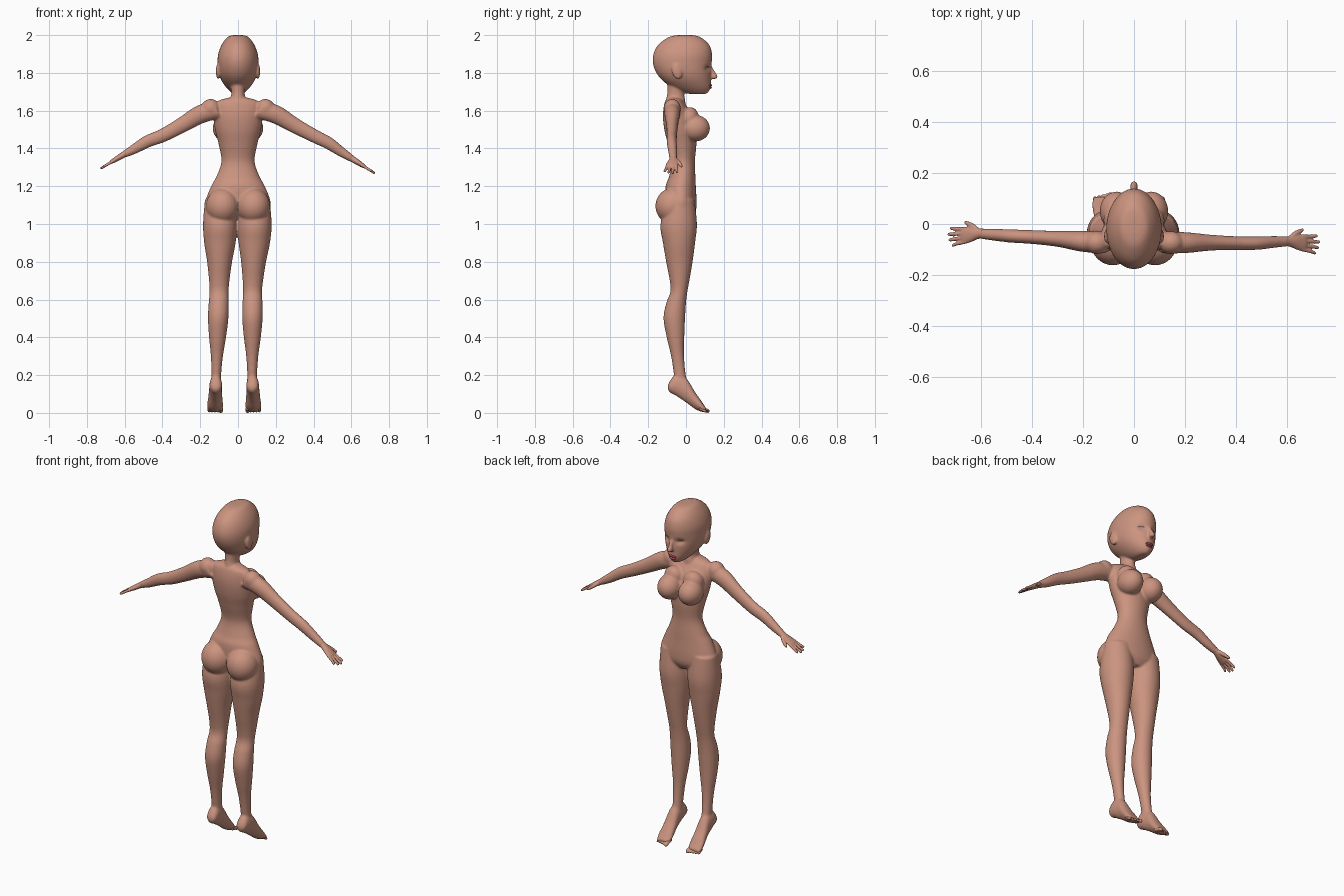
import bpy, bmesh, math
from mathutils import Vector, Matrix

if "Cube" in bpy.data.objects:
    bpy.data.objects.remove(bpy.data.objects["Cube"])

X, Y, Z = Vector((1, 0, 0)), Vector((0, 1, 0)), Vector((0, 0, 1))


def material(name, rgb):
    m = bpy.data.materials.new(name)
    m.diffuse_color = (*rgb, 1)
    m.use_nodes = True
    m.node_tree.nodes["Principled BSDF"].inputs["Base Color"].default_value = m.diffuse_color
    return m


skin = material("skin", (0.60, 0.295, 0.215))
lip_red = material("lip red", (0.50, 0.09, 0.11))
lash_dark = material("lash dark", (0.06, 0.035, 0.03))
eye_grey = material("eye grey", (0.36, 0.25, 0.22))


def smooth_stations(pts, n=5):
    """Catmull-Rom interpolation through the stations."""
    p = [Vector(q) for q in pts]
    p = [p[0]] + p + [p[-1]]
    out = []
    for i in range(1, len(p) - 2):
        a, b, c, d = p[i - 1:i + 3]
        for k in range(n):
            t = k / n
            out.append(0.5 * (2 * b + (c - a) * t + (2 * a - 5 * b + 4 * c - d) * t * t
                              + (3 * b - a - 3 * c + d) * t ** 3))
    return out + [p[-1]]


def loft(bm, pts, u, v, seg=32):
    """Closed tube through stations (x, y, z, radius along u, radius along v)."""
    rings = []
    for s in smooth_stations(pts):
        c = Vector(s[:3])
        rings.append([bm.verts.new(c + u * (s[3] * math.cos(2 * math.pi * k / seg))
                                   + v * (s[4] * math.sin(2 * math.pi * k / seg)))
                      for k in range(seg)])
    for r, q in zip(rings, rings[1:]):
        for k in range(seg):
            j = (k + 1) % seg
            bm.faces.new((r[k], r[j], q[j], q[k]))
    bm.faces.new(rings[0][::-1])
    bm.faces.new(rings[-1])


def ball(bm, c, r, tilt=0.0):
    m = Matrix.Translation(c) @ Matrix.Rotation(tilt, 4, 'X') @ Matrix.Diagonal((*r, 1))
    bmesh.ops.create_uvsphere(bm, u_segments=24, v_segments=16, radius=1, matrix=m)


def levels(rows, cx=lambda z: 0):
    """Rows (z, back y, front y, half width) to horizontal stations."""
    return [(cx(z), (b + f) / 2, z, w, (f - b) / 2) for z, b, f, w in rows]


def finish(bm, name, mat, voxel=0, smooth=0):
    bmesh.ops.recalc_face_normals(bm, faces=bm.faces)
    me = bpy.data.meshes.new(name)
    bm.to_mesh(me)
    bm.free()
    ob = bpy.data.objects.new(name, me)
    bpy.context.collection.objects.link(ob)
    bpy.context.view_layer.objects.active = ob
    if voxel:
        r = ob.modifiers.new("fuse", 'REMESH')
        r.mode = 'VOXEL'
        r.voxel_size = voxel
        s = ob.modifiers.new("soften", 'SMOOTH')
        s.factor = 0.5
        s.iterations = smooth
        for mod in ("fuse", "soften"):
            bpy.ops.object.modifier_apply(modifier=mod)
    me = ob.data
    me.materials.clear()
    me.materials.append(mat)
    for p in me.polygons:
        p.use_smooth = True
        p.material_index = 0
    return ob


body = bmesh.new()
# torso
loft(body, levels([(1.67, -.095, -.03, .045), (1.645, -.112, -.01, .115), (1.58, -.122, .03, .13),
                   (1.5, -.115, .052, .122), (1.42, -.095, .055, .102), (1.33, -.075, .047, .088),
                   (1.25, -.09, .05, .115), (1.2, -.108, .052, .142), (1.12, -.11, .056, .172),
                   (1.07, -.10, .052, .16), (1.03, -.07, .03, .09)]), X, Y, 48)
# neck and head
loft(body, levels([(1.78, -.10, 0, .045), (1.70, -.098, -.01, .036), (1.66, -.105, -.005, .042),
                   (1.61, -.11, 0, .07)]), X, Y)
loft(body, levels([(2.0, -.04, .03, .025), (1.99, -.09, .075, .055), (1.95, -.146, .122, .086),
                   (1.9, -.172, .138, .105), (1.85, -.175, .136, .108), (1.8, -.157, .133, .103),
                   (1.76, -.125, .132, .088), (1.72, -.07, .13, .06), (1.695, -.01, .115, .034),
                   (1.687, .03, .10, .018)]), X, Y, 48)
# nose
loft(body, [(0, .125, 1.84, .009, .008), (0, .14, 1.81, .010, .012), (0, .150, 1.78, .015, .018),
            (0, .146, 1.768, .012, .014)], X, Y)
for s in (-1, 1):
    ball(body, (s * .106, -.048, 1.808), (.011, .027, .042), .25)      # ear
    ball(body, (s * .145, -.073, 1.612), (.05, .045, .05))             # shoulder
    ball(body, (s * .068, .050, 1.507), (.066, .077, .070))            # breast
    ball(body, (s * .062, .015, 1.56), (.058, .05, .06), -.4)
    ball(body, (s * .082, -.072, 1.095), (.088, .09, .095))            # buttock

# legs and feet: the two sides are posed slightly differently
leg_rows = [(1.13, -.10, .045, .08), (1.0, -.135, .058, .09), (.9, -.122, .048, .083),
            (.8, -.105, .035, .066), (.7, -.086, .018, .054), (.64, -.083, .007, .05),
            (.58, -.105, .0, .053), (.5, -.119, -.005, .054), (.4, -.102, -.009, .045),
            (.3, -.079, -.010, .032), (.2, -.064, -.001, .026), (.14, -.06, .015, .03)]
foot_rows = [(-.096, .125, .145, .012), (-.085, .108, .17, .027), (-.055, .092, .2, .033),
             (0, .055, .185, .034), (.045, .022, .115, .039), (.075, .008, .072, .043),
             (.095, .004, .042, .04), (.105, .004, .03, .034)]
toes = bmesh.new()
for s, hip, knee, ankle, foot_x in ((1, .088, .077, .075, .079), (-1, -.095, -.1, -.115, -.119)):
    def leg_x(z):
        if z > .65:
            return knee + (hip - knee) * min(1, (z - .65) / .3)
        return ankle + (knee - ankle) * max(0, (z - .2) / .45)
    loft(body, levels(leg_rows, leg_x), X, Y)
    loft(body, [(foot_x + s * .03 * y, y, (a + b) / 2, w, (b - a) / 2)
                for y, a, b, w in foot_rows], X, Z)
    for k in range(5):
        x = foot_x + s * (-.028 + .0155 * k)
        r = .0115 if k == 0 else .008
        tip = .119 - .004 * k
        loft(toes, [(x, .07, .025, r, r), (x, tip - .014, .015, r, r * .9),
                    (x, tip - .004, .0105, r, r), (x, tip + .005, .0095, r * .5, r * .5)], X, Z, 16)

# arms and hands
hands = bmesh.new()
arm_xz = [(.11, 1.605, .042, .052), (.2, 1.58, .041, .049), (.3, 1.522, .031, .041),
          (.40, 1.468, .027, .036), (.48, 1.428, .026, .033), (.55, 1.38, .023, .026),
          (.605, 1.345, .019, .018)]
arm_y = {1: (-.073, -.073, -.073, -.075, -.075, -.07, -.068),
         -1: (-.073, -.068, -.058, -.051, -.047, -.042, -.038)}
for s in (1, -1):
    lift = 0 if s > 0 else .022
    pts = [(s * x, y, z + lift * max(0, (x - .4) / .2), a, b)
           for (x, z, a, b), y in zip(arm_xz, arm_y[s])]
    loft(body, pts, Y, Vector((s * .47, 0, .88)))
    wrist = Vector(pts[-1][:3])
    d = Vector((s * .122, -.012, -.078 + lift * .2)).normalized()
    up = d.cross(Y).normalized()

    def along(t, y, r, q, drop=0):
        return (*(wrist + d * t + Y * y - Z * drop), r, q)
    loft(hands, [along(-.02, 0, .0185, .0175), along(.01, 0, .021, .016), along(.04, 0, .03, .014),
                 along(.07, -.002, .032, .011), along(.082, -.002, .027, .008)], Y, up)
    for k, reach in enumerate((.126, .140, .144, .134)):
        y = -.026 + .0165 * k
        loft(hands, [along(.06, y, .008, .008), along(.1, y * 1.15, .0075, .0075),
                     along(reach - .006, y * 1.35, .0065, .0065),
                     along(reach, y * 1.4, .003, .003)], Y, up, 16)
    loft(hands, [along(.01, .012, .013, .012), along(.035, .034, .011, .010, .004),
                 along(.058, .047, .008, .008, .006), along(.068, .053, .004, .004, .006)],
         (Y - d * .8).normalized(), up, 16)

body = finish(body, "body", skin, .0055, 8)
finish(hands, "hands", skin, .003, 4)
finish(toes, "toes", skin, .003, 3)

# eye sockets: push the face in softly around each eye
for v in body.data.vertices:
    if v.co.y > .05 and v.co.z > 1.7:
        dx, dz = abs(v.co.x) - .042, v.co.z - 1.825
        v.co.y -= .013 * math.exp(-(dx / .022) ** 2 - (dz / .016) ** 2)
body.data.update()
bpy.context.view_layer.update()


def face_plate(name, mat, x0, x1, low, high, lift):
    """Thin plates laid on the face between two height curves, both sides."""
    bm = bmesh.new()
    n, m = 14, 4
    for s in (-1, 1):
        grid = []
        for i in range(n + 1):
            t = i / n
            x = s * (x0 + (x1 - x0) * t)
            row = []
            for j in range(m + 1):
                z = low(t) + (high(t) - low(t)) * j / m
                hit, loc, _, _ = body.ray_cast(Vector((x, 1, z)), -Y)
                row.append(bm.verts.new((x, (loc.y if hit else .11) + lift, z)))
            grid.append(row)
        for i in range(n):
            for j in range(m):
                q = [grid[i][j], grid[i + 1][j], grid[i + 1][j + 1], grid[i][j + 1]]
                bm.faces.new(q if s < 0 else q[::-1])
    ob = finish(bm, name, mat)
    return ob


def arc(h):
    return lambda t: 1.825 + h * math.sin(math.pi * t) + .004 * t


# eyes and lashes
face_plate("eyes", eye_grey, .024, .064, arc(-.005), arc(.007), .0015)
face_plate("upper_lashes", lash_dark, .022, .067, arc(.005), arc(.0085), .003)

# lips
lips = bmesh.new()
ball(lips, (0, .126, 1.733), (.024, .013, .0065), .2)
ball(lips, (0, .124, 1.723), (.021, .013, .007), -.2)
finish(lips, "lips", lip_red)
